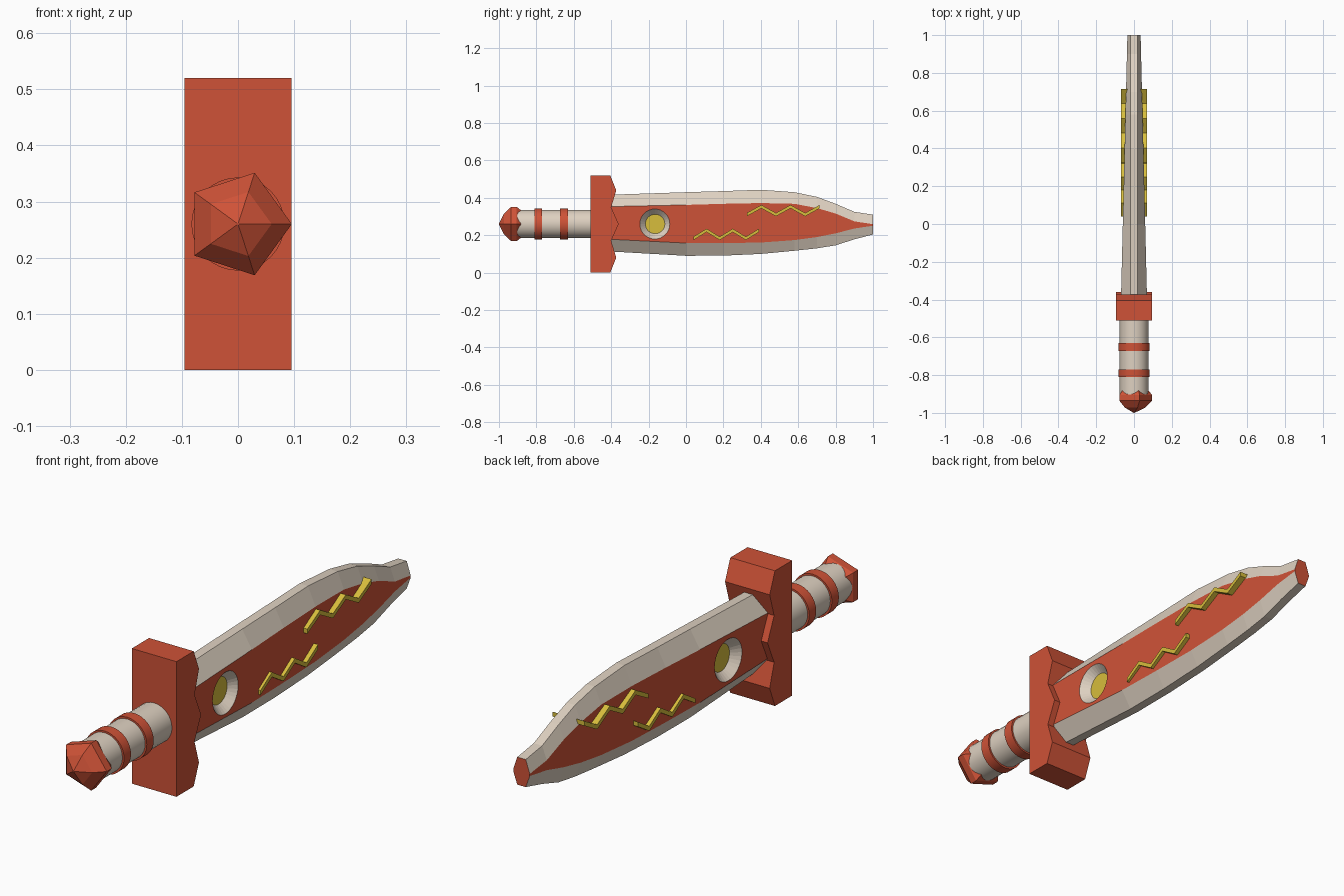
import bpy, bmesh, math

if "Cube" in bpy.data.objects:
    bpy.data.objects.remove(bpy.data.objects["Cube"])

ZC = 0.26  # height of the sword's long axis


def material(name, rgb):
    m = bpy.data.materials.new(name)
    m.diffuse_color = (*rgb, 1)
    m.use_nodes = True
    m.node_tree.nodes["Principled BSDF"].inputs["Base Color"].default_value = m.diffuse_color
    return m


RED, CREAM, YELLOW = 0, 1, 2
MATS = [material("red", (0.62, 0.085, 0.038)),
        material("cream", (0.73, 0.635, 0.53)),
        material("yellow", (0.68, 0.51, 0.045))]


def finish(name, bm, smooth=False):
    bmesh.ops.recalc_face_normals(bm, faces=bm.faces)
    me = bpy.data.meshes.new(name)
    bm.to_mesh(me)
    bm.free()
    for m in MATS:
        me.materials.append(m)
    ob = bpy.data.objects.new(name, me)
    bpy.context.collection.objects.link(ob)
    if smooth:
        bpy.ops.object.select_all(action='DESELECT')
        ob.select_set(True)
        bpy.context.view_layer.objects.active = ob
        bpy.ops.object.shade_smooth_by_angle(angle=math.radians(35))
    return ob


def loft(rings, side_mat, cap_mat):
    """Skin closed rings of points; side_mat(k) gives the colour of strip k."""
    bm = bmesh.new()
    vs = [[bm.verts.new(p) for p in r] for r in rings]
    n = len(vs[0])
    for a, b in zip(vs, vs[1:]):
        for k in range(n):
            j = (k + 1) % n
            bm.faces.new((a[k], a[j], b[j], b[k])).material_index = side_mat(k)
    for cap in (vs[0], vs[-1]):
        bm.faces.new(cap).material_index = cap_mat
    return bm


def prism(name, outline, half, mat):
    """Side outline (y, z) extruded across x."""
    rings = [[(x, y, z) for y, z in outline] for x in (-half, half)]
    return finish(name, loft(rings, lambda k: mat, mat))


def turned(name, profile, seg, mat, smooth=True):
    """Profile (y, radius) turned about the long axis."""
    ang = [2 * math.pi * k / seg for k in range(seg)]
    rings = [[(r * math.cos(a), y, ZC + r * math.sin(a)) for a in ang] for y, r in profile]
    bm = loft(rings, lambda k: mat, mat)
    bmesh.ops.remove_doubles(bm, verts=bm.verts, dist=0.0005)
    return finish(name, bm, smooth)


# Grip, its two bands and the five-sided pommel
turned("grip", [(-0.92, 0.076), (-0.45, 0.076)], 32, CREAM)
for i, y in enumerate((-0.79, -0.652)):
    turned(f"grip_band_{i + 1}", [(y - 0.021, 0.083), (y + 0.021, 0.083)], 32, RED)
turned("pommel", [(-1.0, 0.002), (-0.972, 0.06), (-0.935, 0.096), (-0.905, 0.096), (-0.88, 0.075)],
       5, RED, smooth=False)

# Cross guard with a wavy front edge
half = [(-0.405, 0.26), (-0.373, 0.18), (-0.4, 0.09)]
edge = [(y, ZC - d) for y, d in half] + [(-0.36, ZC)] + [(y, ZC + d) for y, d in half[::-1]]
prism("cross_guard", [(-0.51, 0.0)] + edge + [(-0.51, 0.52)], 0.095, RED)

# Blade: eight-sided sections (y, spine, upper red line, lower red line, cutting edge)
sections = [(-0.42, 0.416, 0.353, 0.179, 0.114),
            (0.0, 0.43, 0.362, 0.158, 0.09),
            (0.2, 0.436, 0.368, 0.158, 0.091),
            (0.4, 0.443, 0.372, 0.161, 0.1),
            (0.58, 0.43, 0.368, 0.174, 0.117),
            (0.7, 0.405, 0.345, 0.19, 0.13),
            (0.8, 0.368, 0.316, 0.21, 0.146),
            (0.9, 0.325, 0.274, 0.236, 0.178),
            (1.0, 0.31, 0.259, 0.251, 0.204)]
rings = []
for y, top, hi, lo, bot in sections:
    w = 0.069 - 0.034 * (y + 0.4) / 1.4
    side = [(0.018, top), (w, hi), (w, lo), (0.018, bot)]
    rings.append([(x, y, z) for x, z in side] + [(-x, y, z) for x, z in side[::-1]])
blade = finish("blade", loft(rings, lambda k: RED if k in (1, 5) else CREAM, RED))

# Sunken round medallion on both sides of the blade
for name, s in (("right", 1), ("left", -1)):
    cone = [[(s * x, -0.165 + r * math.cos(a), ZC + r * math.sin(a))
             for a in (2 * math.pi * k / 32 for k in range(32))]
            for x, r in ((0.033, 0.052), (0.093, 0.108))]
    cutter = finish(f"medallion_cutter_{name}", loft(cone, lambda k: CREAM, YELLOW))
    cutter.hide_render = True
    cutter.hide_set(True)
    mod = blade.modifiers.new(f"medallion_{name}", 'BOOLEAN')
    mod.operation = 'DIFFERENCE'
    mod.solver = 'EXACT'
    mod.object = cutter

# Lightning zigzags running through the blade
for name, y0, step, z0 in (("upper", 0.325, 0.078, 0.31), ("lower", 0.04, 0.07, 0.183)):
    path = [(y0 + step * i, z0 + 0.043 * (i % 2)) for i in range(6)]
    outline = [(y, z - 0.009) for y, z in path] + [(y, z + 0.009) for y, z in path[::-1]]
    prism(f"zigzag_{name}", outline, 0.068, YELLOW)
